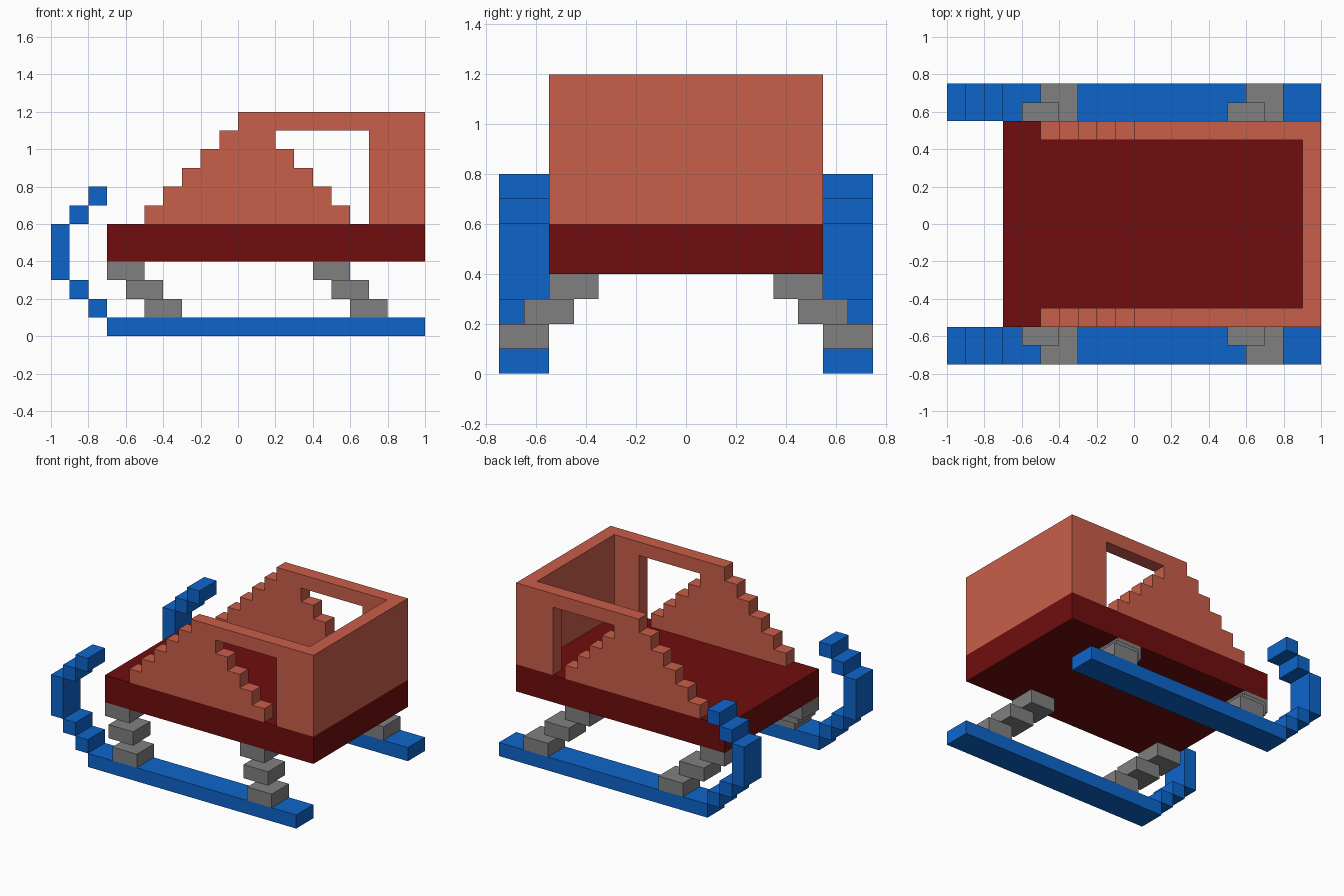
import bpy, bmesh

if "Cube" in bpy.data.objects:
    bpy.data.objects.remove(bpy.data.objects["Cube"])


def material(name, rgb):
    m = bpy.data.materials.new(name)
    m.diffuse_color = (*rgb, 1)
    m.use_nodes = True
    m.node_tree.nodes["Principled BSDF"].inputs["Base Color"].default_value = m.diffuse_color
    return m


BLUE = material("runner blue", (0.004, 0.130, 0.597))
GREY = material("strut grey", (0.216, 0.216, 0.216))
DARK = material("dark red", (0.162, 0.004, 0.004))
CORAL = material("coral red", (0.584, 0.112, 0.068))


def prism(bm, outline, y0, y1):
    """Extrude an (x, z) outline from y0 to y1."""
    face = bm.faces.new([bm.verts.new((x, y0, z)) for x, z in outline])
    new = bmesh.ops.extrude_face_region(bm, geom=[face])["geom"]
    verts = [v for v in new if isinstance(v, bmesh.types.BMVert)]
    bmesh.ops.translate(bm, verts=verts, vec=(0, y1 - y0, 0))


def box(x0, x1, z0, z1):
    return [(x0, z0), (x1, z0), (x1, z1), (x0, z1)]


def build(name, mat, prisms):
    """prisms: list of (outline, y0, y1)."""
    bm = bmesh.new()
    for p in prisms:
        prism(bm, *p)
    bmesh.ops.recalc_face_normals(bm, faces=bm.faces)
    me = bpy.data.meshes.new(name)
    bm.to_mesh(me)
    bm.free()
    me.materials.append(mat)
    ob = bpy.data.objects.new(name, me)
    bpy.context.collection.objects.link(ob)
    return ob


def mirrored(name, mat, prisms):
    for side, s in (("left", 1), ("right", -1)):
        build(f"{side}_{name}", mat, [(o, s * a, s * b) for o, a, b in prisms])


# Runners with a stepped curl at the front
curl = [(-0.7, 1.0, 0.0, 0.1), (-0.8, -0.7, 0.1, 0.2), (-0.9, -0.8, 0.2, 0.3),
        (-1.0, -0.9, 0.3, 0.6), (-0.9, -0.8, 0.6, 0.7), (-0.8, -0.7, 0.7, 0.8)]
mirrored("runner", BLUE, [(box(*c), 0.55, 0.75) for c in curl])

# Stepped struts splaying out from deck to runners
for label, x in (("front_strut", -0.7), ("rear_strut", 0.4)):
    steps = []
    for i in range(3):
        d = 0.1 * i
        steps.append((box(x + d, x + d + 0.2, 0.3 - d, 0.4 - d), 0.35 + d, 0.55 + d))
    mirrored(label, GREY, steps)

# Deck
build("deck", DARK, [(box(-0.7, 1.0, 0.4, 0.6), -0.55, 0.55)])

# Side walls: stepped slope at the front, stepped opening behind it
wall = []
for i in range(6):
    x, z = -0.5 + 0.1 * i, 0.6 + 0.1 * i
    wall += [(x, z), (x, z + 0.1)]
wall += [(1.0, 1.2), (1.0, 0.6), (0.7, 0.6), (0.7, 1.1)]
for i in range(5):
    x, z = 0.2 + 0.1 * i, 1.1 - 0.1 * i
    wall += [(x, z), (x, z - 0.1)]
mirrored("side_wall", CORAL, [(wall, 0.45, 0.55)])

# Back wall between the side walls
build("back_wall", CORAL, [(box(0.9, 1.0, 0.6, 1.2), -0.45, 0.45)])
